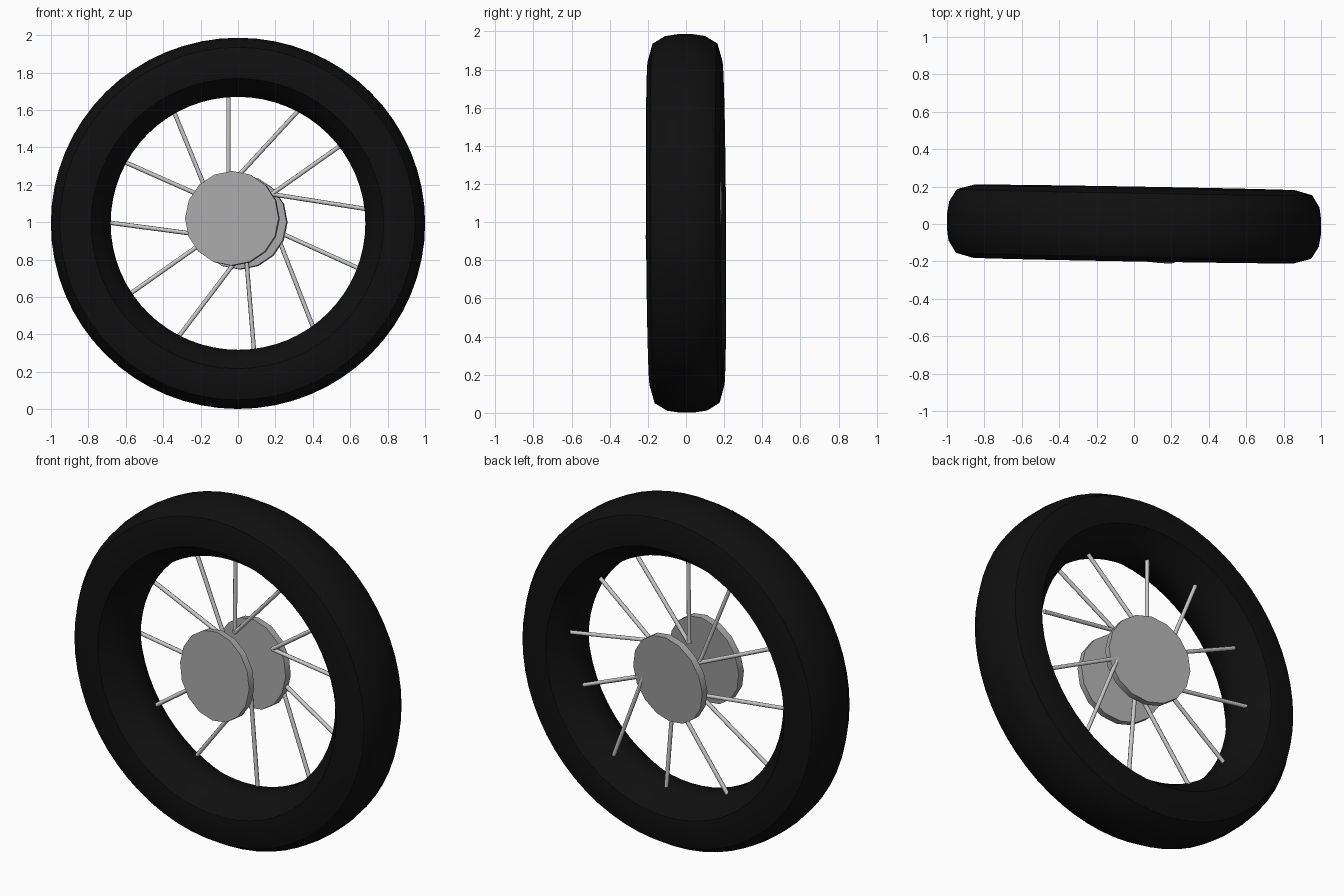
import bpy, bmesh, math
from mathutils import Vector, Matrix

if "Cube" in bpy.data.objects:
    bpy.data.objects.remove(bpy.data.objects["Cube"])


def material(name, v):
    m = bpy.data.materials.new(name)
    m.diffuse_color = (v, v, v, 1)
    m.use_nodes = True
    m.node_tree.nodes["Principled BSDF"].inputs["Base Color"].default_value = m.diffuse_color
    return m


rubber = material("rubber", 0.005)
steel = material("dark_steel", 0.38)


def finish(name, bm, angle, mat=None):
    bmesh.ops.recalc_face_normals(bm, faces=bm.faces)
    me = bpy.data.meshes.new(name)
    bm.to_mesh(me)
    bm.free()
    ob = bpy.data.objects.new(name, me)
    bpy.context.collection.objects.link(ob)
    if mat:
        me.materials.append(mat)
    bpy.ops.object.select_all(action='DESELECT')
    ob.select_set(True)
    bpy.context.view_layer.objects.active = ob
    bpy.ops.object.shade_smooth_by_angle(angle=math.radians(angle))
    return ob


def rod(name, a, b, radius, sides, mat=None, angle=30):
    """Capped cylinder from point a to point b."""
    a, b = Vector(a), Vector(b)
    d = b - a
    m = Matrix.Translation((a + b) / 2) @ d.to_track_quat('Z', 'Y').to_matrix().to_4x4()
    bm = bmesh.new()
    bmesh.ops.create_cone(bm, cap_ends=True, segments=sides, radius1=radius,
                          radius2=radius, depth=d.length, matrix=m)
    return finish(name, bm, angle, mat)


# tyre: half cross-section (y, radius), mirrored and revolved about y
half = [(0.04, 1.0), (0.105, 0.99), (0.17, 0.95), (0.195, 0.86),
        (0.19, 0.782), (0.13, 0.735), (0.06, 0.682)]
profile = half + [(-y, r) for y, r in reversed(half)]
SEG = 64
bm = bmesh.new()
rings = []
for i in range(SEG):
    t = 2 * math.pi * i / SEG
    rings.append([bm.verts.new((r * math.cos(t), y, 0.992 * r * math.sin(t))) for y, r in profile])
n = len(profile)
for i in range(SEG):
    p, q = rings[i], rings[(i + 1) % SEG]
    for j in range(n):
        k = (j + 1) % n
        bm.faces.new((p[j], q[j], q[k], p[k]))
tyre = finish("tyre", bm, 40, rubber)
tyre.location = (0, 0, 0.994)
tyre.rotation_euler = (math.radians(0.35), 0, math.radians(-1))

# two hub discs on a slightly skewed axis
front = Vector((-0.03, -0.15, 1.02))
back = Vector((0.012, 0.128, 1.0))
axis = (front - back).normalized() * 0.02
for name, c in (("hub_disc_front", front), ("hub_disc_back", back)):
    rod(name, c - axis, c + axis, 0.253, 16, steel)

# spokes: each inner point carries a pair that fans out to the rim
pairs = [
    ((-0.052, 0.045, 1.19), (-0.05, 0.05, 1.69), (0.335, 0.0, 1.61)),
    ((0.18, 0.06, 1.15), (0.56, 0.02, 1.418), (0.69, 0.08, 1.07)),
    ((0.20, 0.105, 0.955), (0.655, 0.03, 0.749), (0.405, 0.09, 0.43)),
    ((0.04, 0.06, 0.86), (0.086, 0.06, 0.31), (-0.32, 0.07, 0.385)),
    ((-0.14, 0.075, 0.925), (-0.59, 0.06, 0.608), (-0.705, 0.09, 1.0)),
    ((-0.15, 0.09, 1.12), (-0.625, 0.09, 1.33), (-0.35, 0.09, 1.61)),
]
for i, (inner, *ends) in enumerate(pairs):
    for j, end in enumerate(ends):
        rod(f"spoke_{2 * i + j + 1}", inner, end, 0.0115, 8, angle=50)
